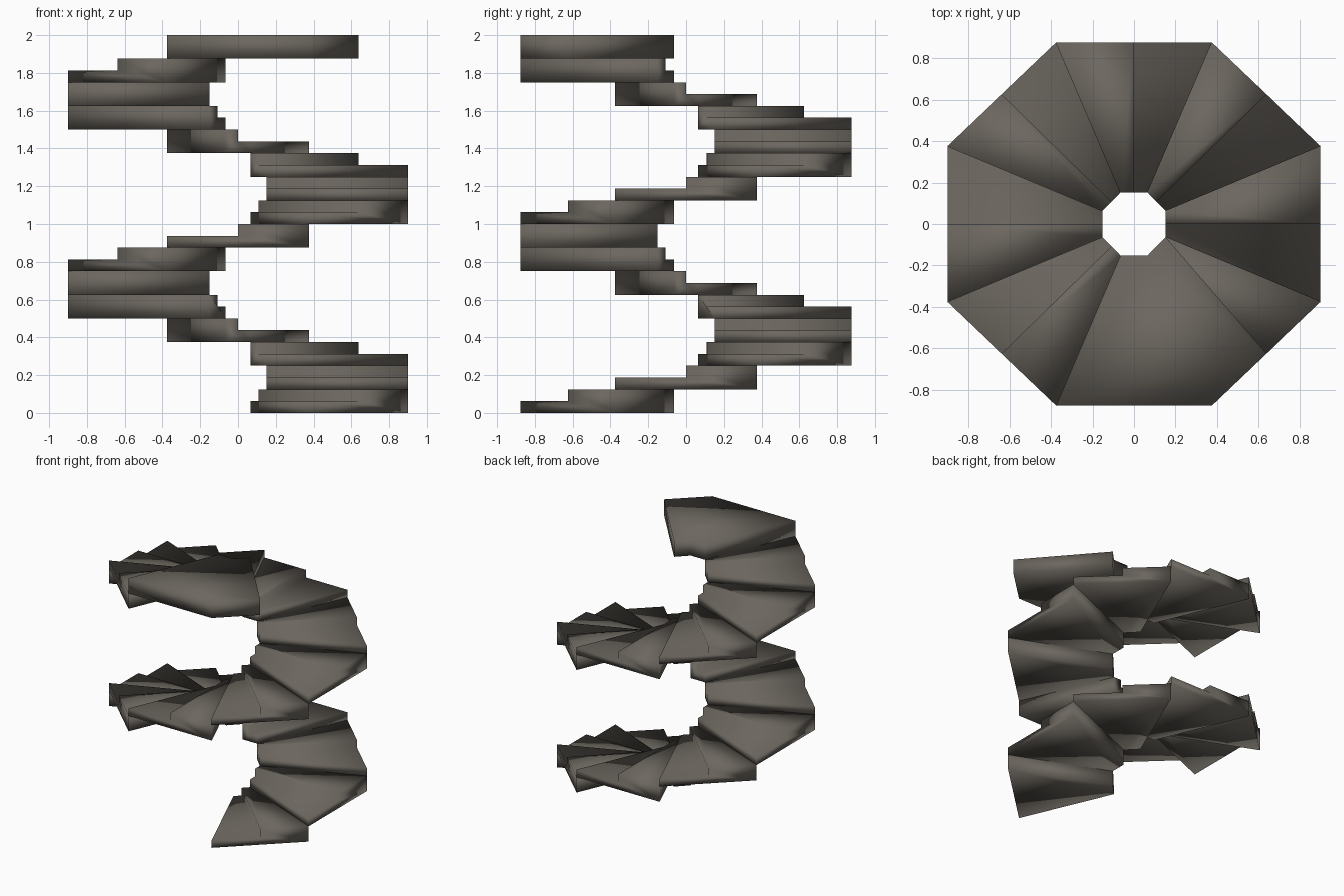
import bpy, bmesh
from mathutils import Vector

if "Cube" in bpy.data.objects:
    bpy.data.objects.remove(bpy.data.objects["Cube"])

H = 0.0625  # half-step rise

stone = bpy.data.materials.new("grey brown stone")
stone.diffuse_color = (0.15, 0.135, 0.115, 1)
stone.use_nodes = True
stone.node_tree.nodes["Principled BSDF"].inputs["Base Color"].default_value = stone.diffuse_color

# Octagon corners, anticlockwise, starting at the front right
outer = [Vector(p) for p in [(.375, -.875), (.9, -.375), (.9, .375), (.375, .875),
                             (-.375, .875), (-.9, .375), (-.9, -.375), (-.375, -.875)]]
inner = [Vector(p) for p in [(.065, -.152), (.152, -.063), (.152, .063), (.065, .152),
                             (-.065, .152), (-.152, .063), (-.152, -.063), (-.065, -.152)]]


def loft(name, ring_a, ring_b):
    """Closed solid between two matching outlines."""
    bm = bmesh.new()
    a = [bm.verts.new(p) for p in ring_a]
    b = [bm.verts.new(p) for p in ring_b]
    n = len(a)
    bm.faces.new(a)
    bm.faces.new(b[::-1])
    for i in range(n):
        j = (i + 1) % n
        bm.faces.new((a[j], a[i], b[i], b[j]))
    bmesh.ops.recalc_face_normals(bm, faces=bm.faces)
    for f in bm.faces:
        f.smooth = True
    me = bpy.data.meshes.new(name)
    bm.to_mesh(me)
    bm.free()
    me.materials.append(stone)
    ob = bpy.data.objects.new(name, me)
    bpy.context.collection.objects.link(ob)


def step_profile(ring, k, z):
    """L-shaped side of a double step along one octagon edge."""
    s, e = ring[k], ring[(k + 1) % 8]
    m = (s + e) / 2
    pts = [(s, 0), (e, 0), (e, 2), (m, 2), (m, 1), (s, 1)]
    return [(p.x, p.y, z + l * H) for p, l in pts]


# Two turns of double steps
for i in range(15):
    k, z = i % 8, i * 2 * H
    loft(f"step_{i + 1:02d}", step_profile(outer, k, z), step_profile(inner, k, z))

# Top landing
mid = (outer[0] + outer[1]) / 2
plan = [outer[7], outer[0], mid, inner[1], inner[0], inner[7]]
loft("landing", [(p.x, p.y, 2 - 2 * H) for p in plan], [(p.x, p.y, 2) for p in plan])
